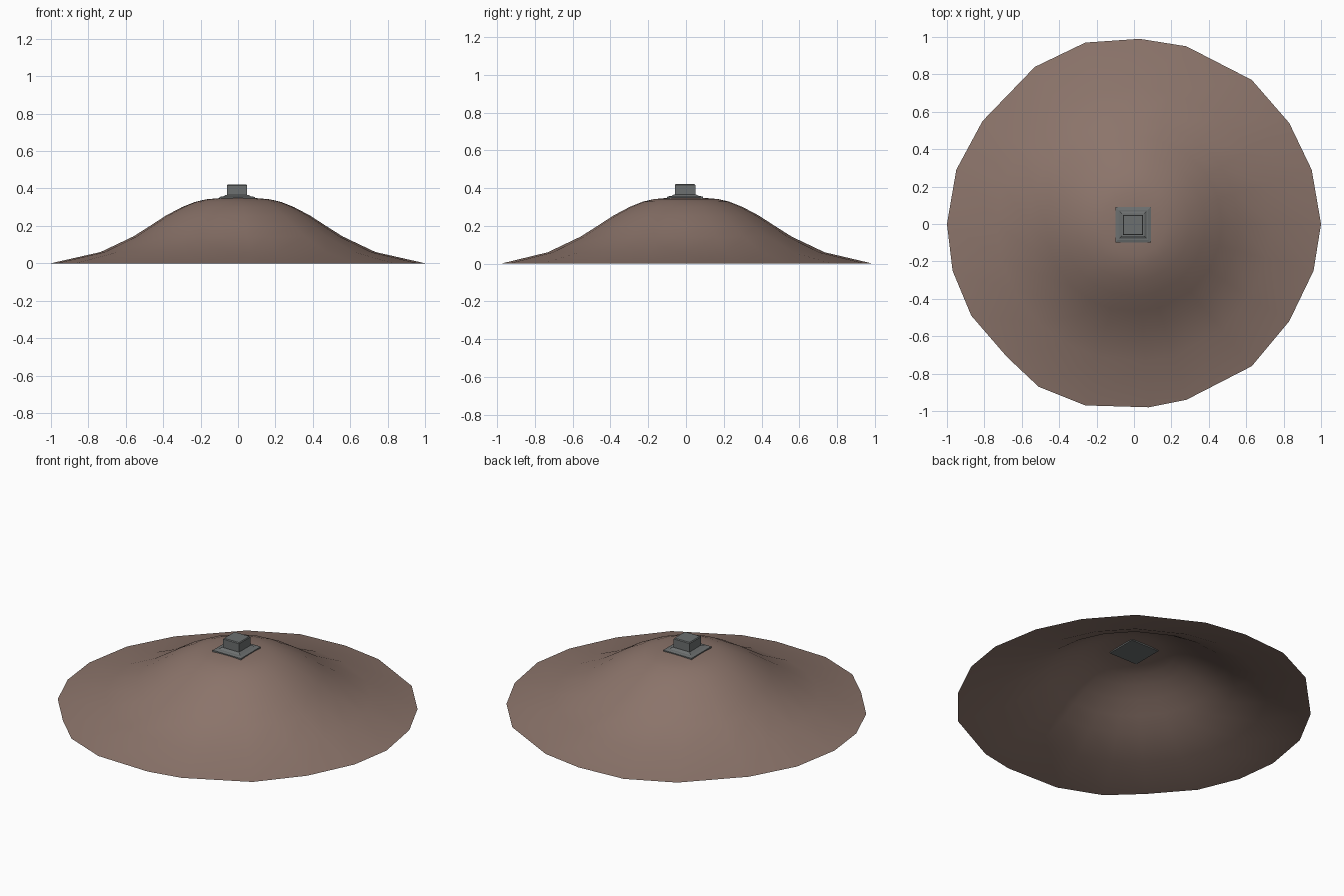
import bpy, bmesh, math
from mathutils import Vector

if "Cube" in bpy.data.objects:
    bpy.data.objects.remove(bpy.data.objects["Cube"])

def material(name, rgb):
    m = bpy.data.materials.new(name)
    m.diffuse_color = (*rgb, 1)
    m.use_nodes = True
    m.node_tree.nodes["Principled BSDF"].inputs["Base Color"].default_value = m.diffuse_color
    return m

def loft(name, rings, mat, cap_bottom, tip=None):
    """Skin a stack of equal-length rings, closing the top with a face or a tip."""
    bm = bmesh.new()
    rows = [[bm.verts.new(p) for p in ring] for ring in rings]
    n = len(rows[0])
    for a, b in zip(rows, rows[1:]):
        for i in range(n):
            j = (i + 1) % n
            bm.faces.new((a[i], a[j], b[j], b[i]))
    if cap_bottom:
        bm.faces.new(rows[0][::-1])
    if tip:
        t = bm.verts.new(tip)
        for i in range(n):
            bm.faces.new((rows[-1][i], rows[-1][(i + 1) % n], t))
    else:
        bm.faces.new(rows[-1])
    me = bpy.data.meshes.new(name)
    bm.to_mesh(me)
    bm.free()
    me.materials.append(mat)
    ob = bpy.data.objects.new(name, me)
    bpy.context.collection.objects.link(ob)
    return ob

earth = material("earth brown", (0.26, 0.175, 0.145))
stone = material("stone grey", (0.15, 0.16, 0.16))

# Mound: open shell with an irregular rim that becomes round towards the top
rim = [(1, 0), (.95, .29), (.83, .54), (.63, .77), (.28, .95), (.03, .99),
       (-.26, .97), (-.53, .84), (-.81, .55), (-.95, .29), (-1, 0),
       (-.97, -.25), (-.87, -.49), (-.68, -.71), (-.51, -.87), (-.26, -.97),
       (.08, -.98), (.28, -.94), (.63, -.76), (.83, -.52), (.96, -.25)]
profile = [(.735, .06), (.56, .143), (.47, .2), (.385, .255), (.3, .3),
           (.23, .328), (.17, .342), (.1, .348)]
rings = [[(x, y, 0) for x, y in rim]]
for r, z in profile:
    rings.append([(*(Vector(p).normalized() * r), z) for p in rim])
mound = loft("mound", rings, earth, False, (0, 0, .35))
for p in mound.data.polygons:
    p.use_smooth = True

# Stone marker: stepped square plinth and block on the summit
def square(h, z, c=-.005):
    return [(c + sx * h, c + sy * h, z)
            for sx, sy in ((-1, -1), (1, -1), (1, 1), (-1, 1))]

loft("plinth", [square(.095, .34), square(.095, .354), square(.08, .358),
                square(.073, .358), square(.06, .366)], stone, True)
loft("marker_block", [square(.054, .36), square(.054, .417), square(.05, .422)],
     stone, True)
